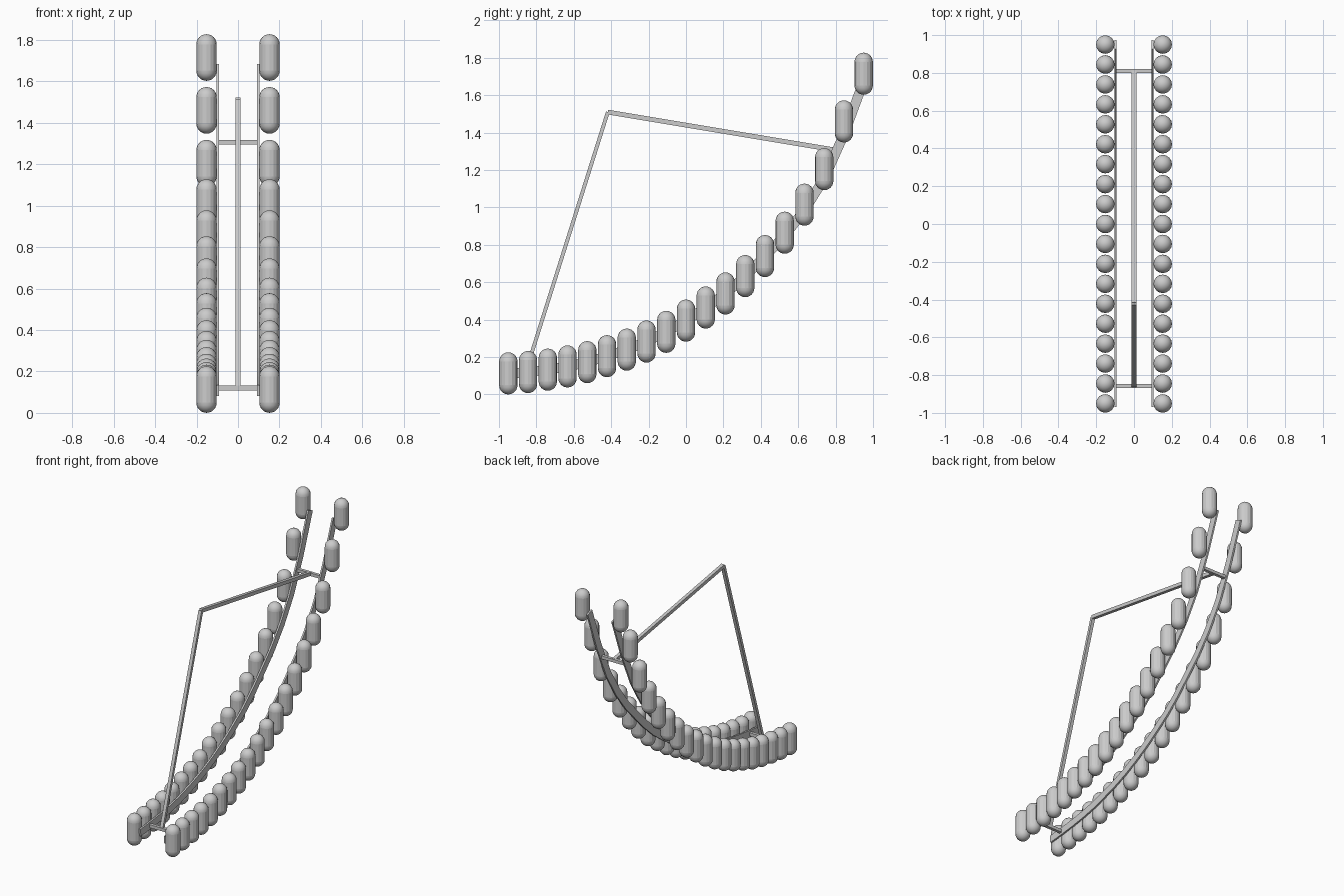
import bpy, bmesh, math
from mathutils import Vector

cube = bpy.data.objects.get("Cube")
if cube:
    bpy.data.objects.remove(cube, do_unlink=True)


def add_object(name, mesh, location=(0, 0, 0)):
    obj = bpy.data.objects.new(name, mesh)
    obj.location = location
    bpy.context.collection.objects.link(obj)
    return obj


def sweep(name, path, x, width, depth):
    """Rectangular bar following a mitred path in the YZ plane."""
    points = [Vector(p) for p in path]
    bm = bmesh.new()
    rings = []
    for i, p in enumerate(points):
        before = (p - points[i - 1]).normalized() if i else None
        after = (points[i + 1] - p).normalized() if i + 1 < len(points) else None
        tangent = ((before or after) + (after or before)).normalized()
        normal = Vector((-tangent.y, tangent.x)) * depth / 2
        corners = []
        for sx, sn in ((-1, -1), (1, -1), (1, 1), (-1, 1)):
            q = p + normal * sn
            corners.append(bm.verts.new((x + sx * width / 2, q.x, q.y)))
        rings.append(corners)
    for a, b in zip(rings, rings[1:]):
        for k in range(4):
            n = (k + 1) % 4
            bm.faces.new((a[k], a[n], b[n], b[k]))
    bm.faces.new(rings[0])
    bm.faces.new(rings[-1])
    bmesh.ops.recalc_face_normals(bm, faces=bm.faces)
    mesh = bpy.data.meshes.new(name)
    bm.to_mesh(mesh)
    bm.free()
    return add_object(name, mesh)


def capsule_mesh(radius, height, sides=16, steps=6):
    """Upright capsule with smooth domes and a faceted barrel."""
    half = height / 2 - radius
    bm = bmesh.new()
    profile = []
    for sign in (-1, 1):
        for i in range(steps + 1):
            a = math.pi / 2 * (i / steps if sign > 0 else 1 - i / steps)
            profile.append(bm.verts.new((radius * math.cos(a), 0, sign * (half + radius * math.sin(a)))))
    edges = [bm.edges.new(pair) for pair in zip(profile, profile[1:])]
    bmesh.ops.spin(bm, geom=profile + edges, cent=(0, 0, 0), axis=(0, 0, 1),
                   angle=math.tau, steps=sides, use_merge=True)
    bmesh.ops.remove_doubles(bm, verts=bm.verts, dist=0.0002)
    bmesh.ops.recalc_face_normals(bm, faces=bm.faces)
    for face in bm.faces:
        face.smooth = abs(face.calc_center_median().z) > half
    mesh = bpy.data.meshes.new("capsule")
    bm.to_mesh(mesh)
    bm.free()
    return mesh


# Rising line shared by the capsules and the rails
heights = [0.113, 0.12, 0.133, 0.15, 0.173, 0.205, 0.24, 0.283, 0.335, 0.395,
           0.465, 0.54, 0.633, 0.74, 0.865, 1.015, 1.205, 1.46, 1.715]
count = len(heights)
stations = [(-0.95 + 1.9 * i / (count - 1), z) for i, z in enumerate(heights)]

# Rails sag below the capsules towards the high end
drops = [0] * (count - 5) + [0.015, 0.03, 0.05, 0.07, 0.04]
rail_path = [(y, z - d) for (y, z), d in zip(stations, drops)]
rail_path[0] = (-0.965, 0.108)

capsule = capsule_mesh(0.049, 0.225)
for side, sign in (("left", 1), ("right", -1)):
    for i, (y, z) in enumerate(stations):
        add_object(f"{side}_capsule_{i + 1}", capsule, (sign * 0.152, y, z))
    sweep(f"{side}_rail", rail_path, sign * 0.098, 0.012, 0.052)

# Crossbars joining the rails
lower, upper, peak = (-0.857, 0.12), (0.81, 1.305), (-0.418, 1.51)
for name, (y, z) in (("lower_crossbar", lower), ("upper_crossbar", upper)):
    sweep(name, [(y - 0.011, z), (y + 0.011, z)], 0, 0.196, 0.022)

# Central strut and boom
sweep("strut", [lower, peak], 0, 0.024, 0.02)
sweep("boom", [peak, upper], 0, 0.024, 0.025)
